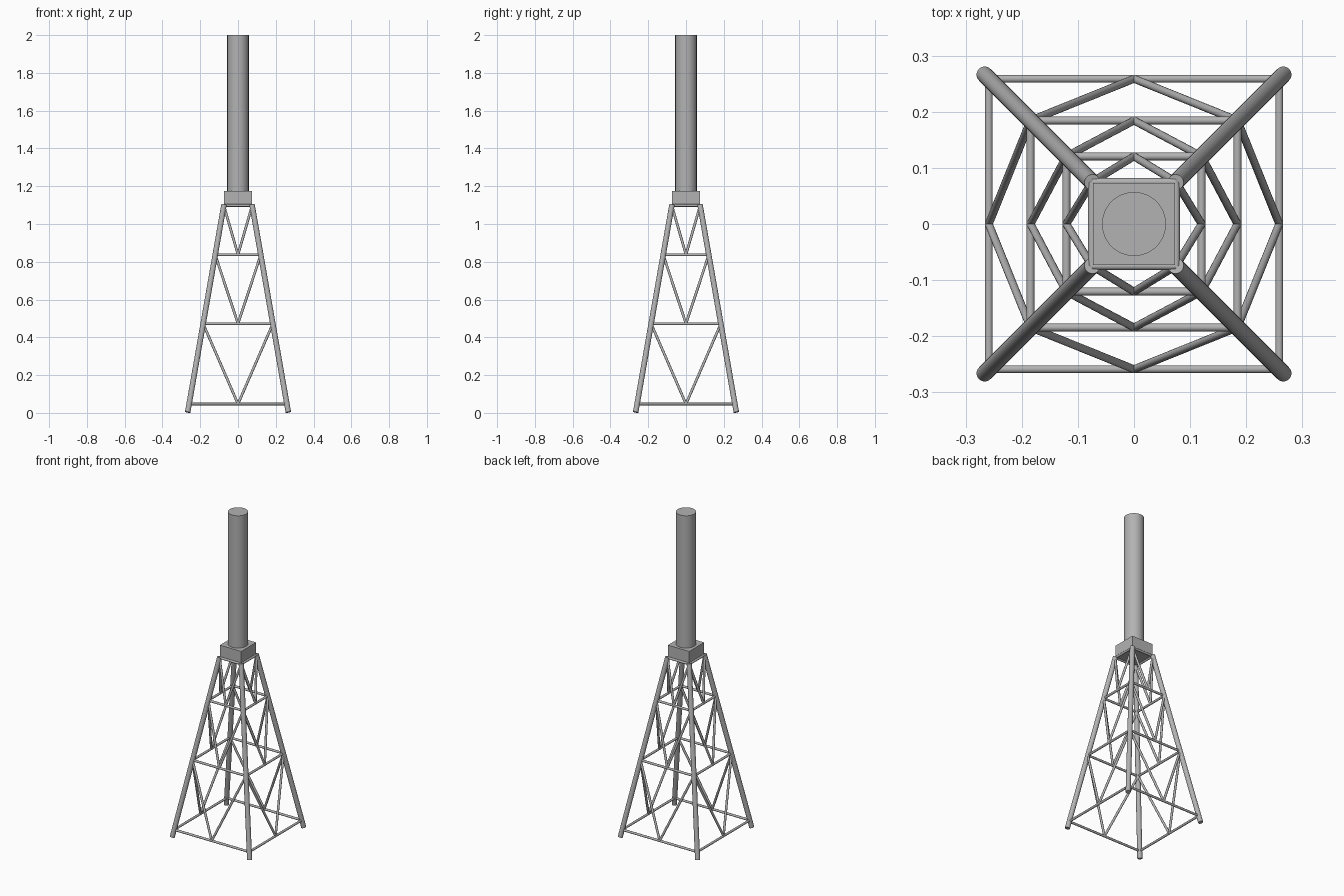
import bpy
from mathutils import Vector

cube = bpy.data.objects.get("Cube")
if cube:
    bpy.data.objects.remove(cube, do_unlink=True)

# One grey steel colour
steel = bpy.data.materials.new("grey_steel")
steel.use_nodes = True
colour = (0.45, 0.45, 0.45, 1)
steel.diffuse_color = colour
steel.node_tree.nodes["Principled BSDF"].inputs["Base Color"].default_value = colour

LEVELS = [0.047, 0.472, 0.837, 1.098]
LEG_RADIUS, BAR_RADIUS = 0.0145, 0.007
CORNERS = [(1, -1), (1, 1), (-1, 1), (-1, -1)]
SIDES = ["front", "left", "back", "right"]


def corner(index, z):
    """Point on the axis of a leaning leg at height z."""
    half = 0.267 - 0.175 * z
    sx, sy = CORNERS[index % 4]
    return Vector((sx * half, sy * half, z))


def rod(name, start, end, radius, sides=16):
    axis = end - start
    bpy.ops.mesh.primitive_cylinder_add(
        vertices=sides, radius=radius, depth=axis.length,
        location=(start + end) / 2,
        rotation=axis.to_track_quat("Z", "Y").to_euler())
    obj = bpy.context.object
    obj.name = name
    obj.data.materials.append(steel)
    bpy.ops.object.shade_smooth_by_angle()
    return obj


for i, side in enumerate(SIDES):
    # Corner leg
    rod(f"leg_{i + 1}", corner(i, 0.0035), corner(i, 1.102), LEG_RADIUS, 24)

    # Horizontal bars
    prev = i - 1
    for n, z in enumerate(LEVELS):
        rod(f"{side}_bar_{n + 1}", corner(prev, z), corner(i, z), BAR_RADIUS)

    # V-shaped diagonal braces
    for n, (low, high) in enumerate(zip(LEVELS, LEVELS[1:])):
        middle = (corner(prev, low) + corner(i, low)) / 2
        for label, end in (("a", prev), ("b", i)):
            rod(f"{side}_brace_{n + 1}{label}", middle, corner(end, high), BAR_RADIUS)

# Square cap block on the tower
bpy.ops.mesh.primitive_cube_add(size=1, location=(0, 0, 1.137))
block = bpy.context.object
block.name = "cap_block"
block.scale = (0.147, 0.147, 0.078)
block.data.materials.append(steel)

# Tall round mast
rod("mast", Vector((0, 0, 1.17)), Vector((0, 0, 2)), 0.057, 48)
